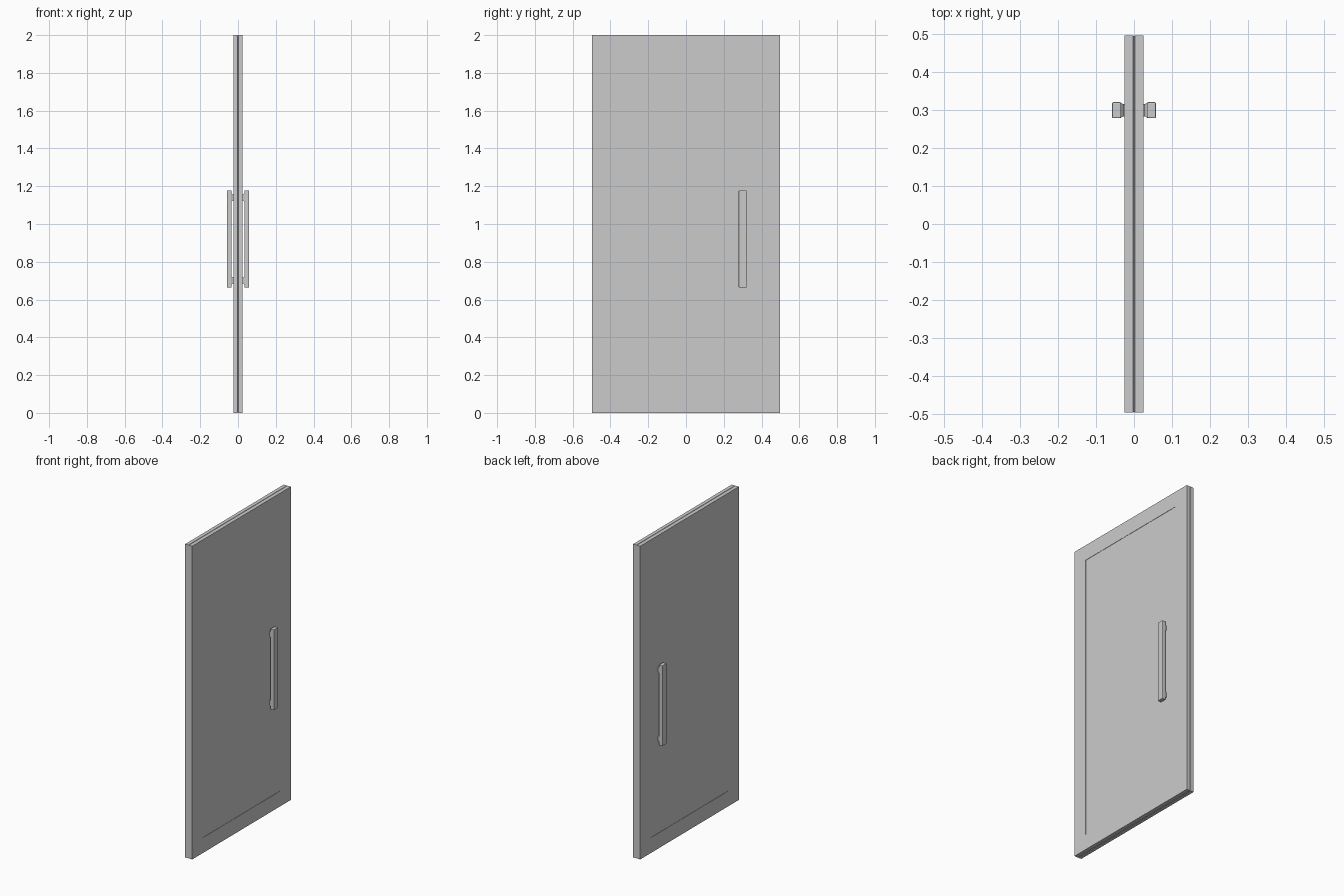
import bpy, bmesh

if "Cube" in bpy.data.objects:
    bpy.data.objects.remove(bpy.data.objects["Cube"])

W, Z0, Z1 = 0.4975, 0.0, 2.0     # door half width, bottom, top
T = 0.025                        # door half thickness
PANEL = 0.0975                   # border width around the sunken panel
HANDLE_Y, HANDLE_Z = 0.30, 0.921


def make_object(name, bm):
    bmesh.ops.recalc_face_normals(bm, faces=bm.faces)
    mesh = bpy.data.meshes.new(name)
    bm.to_mesh(mesh)
    bm.free()
    ob = bpy.data.objects.new(name, mesh)
    bpy.context.collection.objects.link(ob)
    return ob


def loft(name, rings):
    """Skin a stack of rectangles given as (x, y0, y1, z0, z1)."""
    bm = bmesh.new()
    loops = [[bm.verts.new((x, y, z)) for y, z in
              ((y0, z0), (y1, z0), (y1, z1), (y0, z1))]
             for x, y0, y1, z0, z1 in rings]
    for a, b in zip(loops, loops[1:]):
        for i in range(4):
            j = (i + 1) % 4
            bm.faces.new((a[i], a[j], b[j], b[i]))
    bm.faces.new(loops[0])
    bm.faces.new(loops[-1])
    return make_object(name, bm)


def door_ring(x, inset):
    return (x, -W + inset, W - inset, Z0 + inset, Z1 - inset)


# Door slab: shallow sunken panel on both faces, fine seam round the edge
loft("door", [door_ring(x, i) for x, i in (
    (-T + 0.002, PANEL), (-T, PANEL), (-T, 0), (-0.002, 0),
    (-0.001, 0.002), (0.001, 0.002), (0.002, 0), (T, 0), (T, PANEL),
    (T - 0.002, PANEL))])

# Pull handles on both faces
for side, s in (("right", 1), ("left", -1)):
    def block(y, z, h, x):
        return (s * x, HANDLE_Y - y, HANDLE_Y + y, z - h, z + h)

    bar = loft(side + "_handle_bar", [block(0.021, HANDLE_Z, 0.257, x)
                                      for x in (0.034, 0.058)])
    bevel = bar.modifiers.new("soft_edges", 'BEVEL')
    bevel.width = 0.003
    bevel.segments = 2

    # Tapered feet joining the bar to the door
    for end, k in (("top", 1), ("bottom", -1)):
        z = HANDLE_Z + k * 0.22
        loft(f"{side}_handle_{end}_foot", [
            block(0.016, z, 0.016, 0.022), block(0.016, z, 0.016, 0.028),
            block(0.020, z, 0.024, 0.036)])
